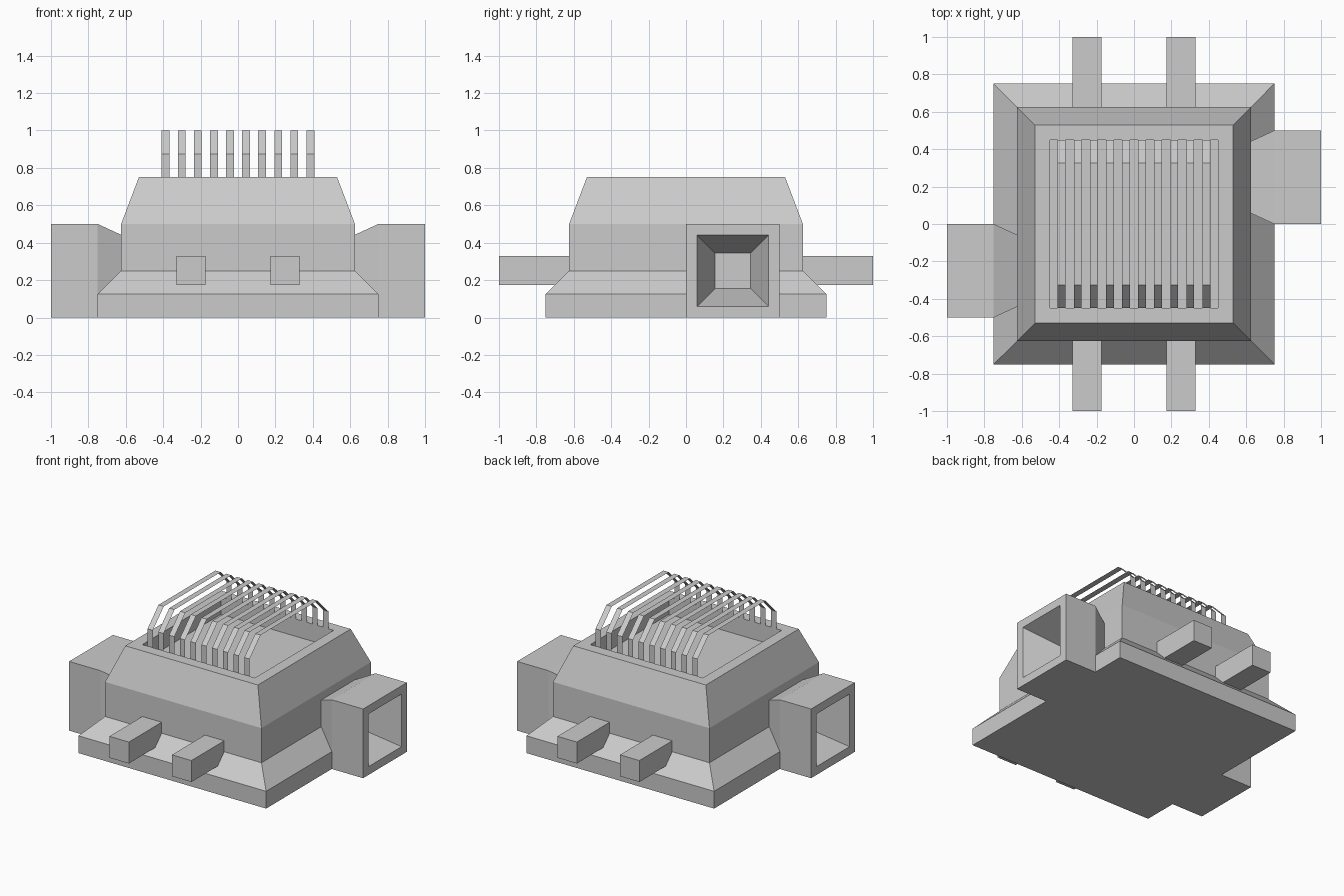
import bpy, bmesh
from mathutils import Matrix, Vector

if "Cube" in bpy.data.objects:
    bpy.data.objects.remove(bpy.data.objects["Cube"])


def finish(name, bm, solid=True):
    if solid:
        bmesh.ops.recalc_face_normals(bm, faces=bm.faces[:])
    mesh = bpy.data.meshes.new(name)
    bm.to_mesh(mesh)
    bm.free()
    obj = bpy.data.objects.new(name, mesh)
    bpy.context.collection.objects.link(obj)
    return obj


def square_loft(name, rings, matrix=Matrix()):
    """Join square rings given as (half width, height), capped at both ends."""
    bm = bmesh.new()
    loops = [[bm.verts.new(matrix @ Vector((sx * r, sy * r, z)))
              for sx, sy in ((-1, -1), (1, -1), (1, 1), (-1, 1))]
             for r, z in rings]
    for a, b in zip(loops, loops[1:]):
        for i in range(4):
            j = (i + 1) % 4
            bm.faces.new((a[i], a[j], b[j], b[i]))
    bm.faces.new(loops[0][::-1])
    bm.faces.new(loops[-1])
    return finish(name, bm)


# Stepped housing with a shallow square recess in the roof
square_loft("housing", [(0.75, 0), (0.75, 0.125), (0.625, 0.25), (0.625, 0.5),
                        (0.53, 0.75), (0.45, 0.75), (0.45, 0.625)])

# Side ports: necked boxes with a tapering opening
port_rings = [(0.19, 0.62), (0.25, 0.75), (0.25, 1.0), (0.19, 1.0), (0.095, 0.75)]
for side, label in ((1, "right"), (-1, "left")):
    along_x = Matrix(((0, 0, side, 0), (side, 0, 0, side * 0.25),
                      (0, 1, 0, 0.25), (0, 0, 0, 1)))
    square_loft(label + "_port", port_rings, along_x)

    # Flow arrows on both sides of the port, all pointing towards -x
    tip = 0.835 if side > 0 else -0.917
    bm = bmesh.new()
    for y, order in ((side * 0.25 - 0.251, 1), (side * 0.25 + 0.251, -1)):
        tri = [bm.verts.new((tip + dx, y, 0.253 + dz))
               for dx, dz in ((0, 0), (0.12, -0.122), (0.12, 0.122))]
        bm.faces.new(tri[::order])
    finish(label + "_port_arrows", bm, solid=False)

# Square pegs at front and back
for sy, label in ((-1, "front"), (1, "back")):
    for sx in (-1, 1):
        bm = bmesh.new()
        bmesh.ops.create_cube(bm, size=1, matrix=Matrix.Translation(
            (sx * 0.25, sy * 0.81, 0.252)) @ Matrix.Diagonal((0.155, 0.38, 0.155, 1)))
        finish(label + "_peg", bm)

# Flat ribbon coils arching over the recess
arch = [(-0.45, 0.75), (-0.45, 0.875), (-0.325, 1.0),
        (0.325, 1.0), (0.45, 0.875), (0.45, 0.75)]
bm = bmesh.new()
for i in range(10):
    x = (i - 4.5) * 0.086
    strip = [[bm.verts.new((x + dx, y, z)) for dx in (-0.021, 0.021)] for y, z in arch]
    for a, b in zip(strip, strip[1:]):
        bm.faces.new((a[0], a[1], b[1], b[0]))
finish("coil_ribbons", bm, solid=False)
